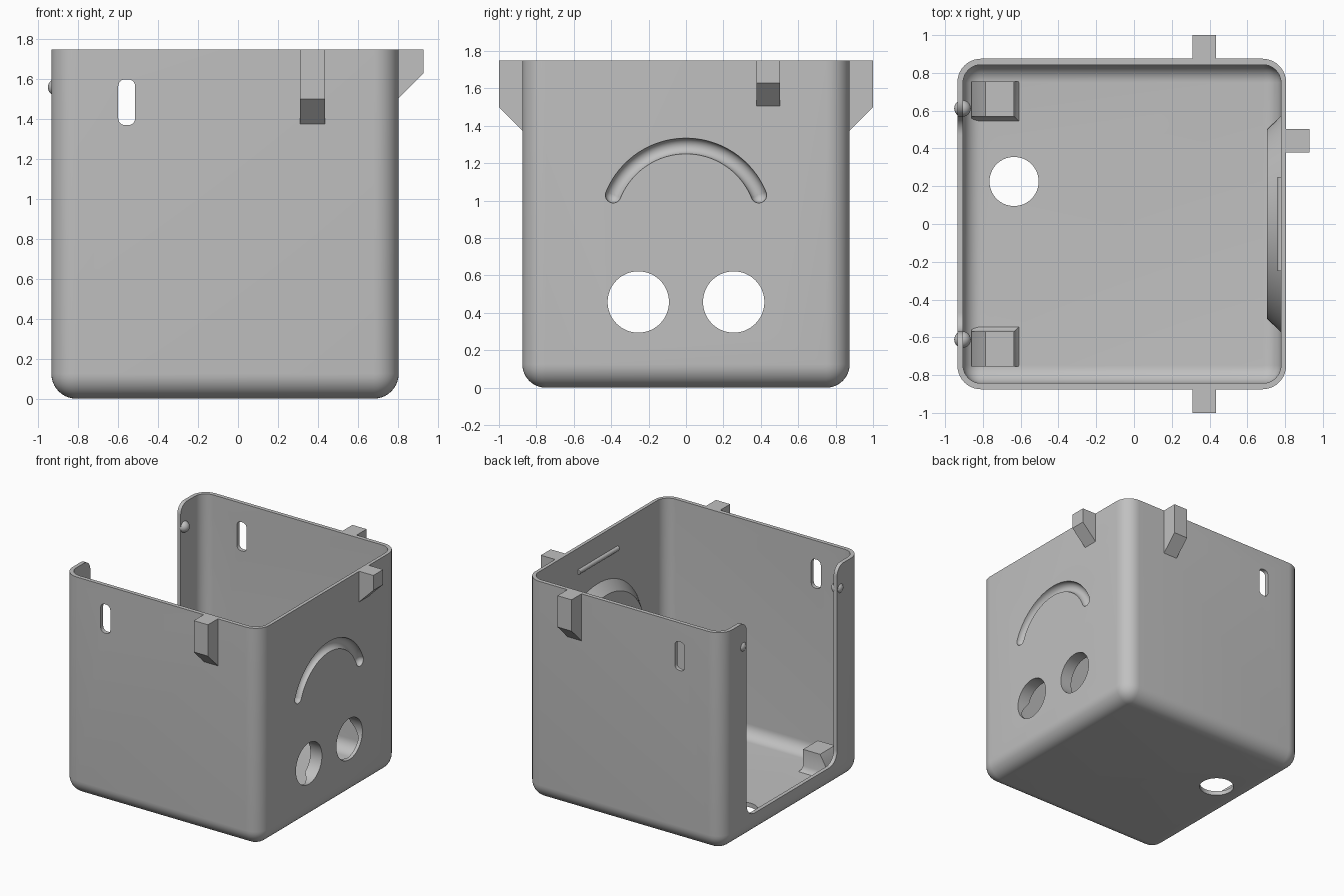
import bpy, bmesh
from math import sin, cos, pi, radians
from mathutils import Vector, Matrix

cube = bpy.data.objects.get("Cube")
if cube:
    bpy.data.objects.remove(cube, do_unlink=True)

grey = bpy.data.materials.new("plain grey")
grey.use_nodes = True
GREY = (0.53, 0.53, 0.53, 1)
grey.diffuse_color = GREY
for node in grey.node_tree.nodes:
    if node.type == "BSDF_PRINCIPLED":
        node.inputs["Base Color"].default_value = GREY


def finish(name, bm):
    bmesh.ops.recalc_face_normals(bm, faces=bm.faces)
    mesh = bpy.data.meshes.new(name)
    bm.to_mesh(mesh)
    bm.free()
    mesh.materials.append(grey)
    obj = bpy.data.objects.new(name, mesh)
    bpy.context.collection.objects.link(obj)
    return obj


def loft(name, rings):
    """Skin a list of equal-length closed rings and cap both ends."""
    bm = bmesh.new()
    loops = [[bm.verts.new(p) for p in ring] for ring in rings]
    n = len(loops[0])
    for a, b in zip(loops, loops[1:]):
        for i in range(n):
            j = (i + 1) % n
            bm.faces.new((a[i], a[j], b[j], b[i]))
    bm.faces.new(loops[0])
    bm.faces.new(loops[-1])
    return finish(name, bm)


def prism(name, profile, axis, a, b):
    """Extrude a 2D profile along an axis from a to b."""
    place = {"x": lambda t, u, v: (t, u, v),
             "y": lambda t, u, v: (u, t, v),
             "z": lambda t, u, v: (u, v, t)}[axis]
    return loft(name, [[place(t, u, v) for u, v in profile] for t in (a, b)])


def arc(u, v, r, start, end, steps=12):
    angles = [radians(start + (end - start) * i / steps) for i in range(steps + 1)]
    return [(u + r * cos(t), v + r * sin(t)) for t in angles]


def circle(u, v, r, n=64):
    return arc(u, v, r, 0, 360 - 360 / n, n - 1)


def sphere(name, centre, r):
    bm = bmesh.new()
    bmesh.ops.create_uvsphere(bm, u_segments=24, v_segments=16, radius=r,
                              matrix=Matrix.Translation(centre))
    return finish(name, bm)


def tub(name, lo, hi, r):
    """Box with rounded uprights and rounded bottom, flat on top."""
    bm = bmesh.new()
    bmesh.ops.create_cube(bm, size=1)
    lo, hi = Vector(lo), Vector(hi)
    for v in bm.verts:
        v.co = [lo[i] + (v.co[i] + 0.5) * (hi[i] - lo[i]) for i in range(3)]
    edges = [e for e in bm.edges if any(v.co.z < lo.z + 0.001 for v in e.verts)]
    bmesh.ops.bevel(bm, geom=edges, offset=r, offset_type="OFFSET",
                    segments=10, profile=0.5, affect="EDGES")
    return finish(name, bm)


def combine(target, tool, operation):
    mod = target.modifiers.new("combine", "BOOLEAN")
    mod.operation, mod.object, mod.solver = operation, tool, "EXACT"
    bpy.context.view_layer.objects.active = target
    bpy.ops.object.modifier_apply(modifier=mod.name)
    bpy.data.objects.remove(tool, do_unlink=True)


def cut(target, tool):
    combine(target, tool, "DIFFERENCE")


# Open-topped shell
shell = tub("bin_shell", (-0.935, -0.875, 0), (0.805, 0.875, 1.75), 0.125)
cut(shell, tub("cavity", (-0.905, -0.843, 0.035), (0.778, 0.843, 2.1), 0.095))

# Round chamfered backing behind the face
backing = [[(x, y, z) for y, z in circle(0, 0.8, r, 96)]
           for x, r in ((0.79, 0.58), (0.78, 0.575), (0.703, 0.5))]
combine(shell, loft("face_backing", backing), "UNION")

# Eye holes and floor hole
for y in (-0.255, 0.255):
    cut(shell, prism("eye_cutter", circle(y, 0.458, 0.164), "x", 0.6, 1.0))
cut(shell, prism("floor_cutter", circle(-0.635, 0.225, 0.13), "z", -0.1, 0.1))

# Curved mouth groove with round ends
SPREAD, BEND, MID, TUBE = radians(68), 0.42, 0.872, 0.042
rings = []
for i in range(41):
    t = -SPREAD + 2 * SPREAD * i / 40
    rings.append([(0.805 + u, (BEND + v) * sin(t), MID + (BEND + v) * cos(t))
                  for u, v in circle(0, 0, TUBE, 20)])
cut(shell, loft("mouth_cutter", rings))
for s in (-1, 1):
    end = (0.805, s * BEND * sin(SPREAD), MID + BEND * cos(SPREAD))
    cut(shell, sphere("mouth_end_cutter", end, TUBE))

# Tall opening in the side: filleted below, flared at the rim
W, SILL, FIL, FLARE = 0.57, 0.18, 0.1, 0.08
half = (arc(W - FIL, SILL + FIL, FIL, -90, 0)
        + arc(W + FLARE, 1.75 - FLARE, FLARE, 180, 90) + [(W + FLARE, 2)])
opening = half + [(-y, z) for y, z in reversed(half)]
cut(shell, prism("opening_cutter", opening, "x", -1.1, -0.84))

# Rounded slots through the front and back walls
R = 0.035
slot = []
for u, v, start in ((-0.515 - R, 1.6 - R, 0), (-0.6 + R, 1.6 - R, 90),
                    (-0.6 + R, 1.37 + R, 180), (-0.515 - R, 1.37 + R, 270)):
    slot += arc(u, v, R, start, start + 90, 6)
cut(shell, prism("slot_cutter", slot, "y", -1.1, 1.1))

# Wedge tabs on three outer walls
for s, name in ((-1, "front_tab"), (1, "back_tab")):
    prism(name, [(s * 0.86, 1.75), (s, 1.75), (s, 1.5), (s * 0.86, 1.36)],
          "x", 0.31, 0.435)
prism("left_tab", [(0.79, 1.75), (0.93, 1.75), (0.93, 1.63), (0.79, 1.49)],
      "y", 0.378, 0.502)

# Catch ridge and beads inside the rim
prism("catch_ridge", circle(0.78, 1.56, 0.02, 20), "y", -0.25, 0.25)
for s, side in ((-1, "front"), (1, "back")):
    sphere(side + "_bead", (-0.908, s * 0.612, 1.56), 0.044)

    # Floor posts with a flared foot
    steps = [(-0.86, -0.605, 0.54, 0.03), (-0.86, -0.625, 0.56, 0.05),
             (-0.86, -0.635, 0.57, 0.08), (-0.785, -0.635, 0.57, 0.21)]
    loft(side + "_floor_post",
         [[(x0, s * y0, z), (x1, s * y0, z), (x1, s * 0.755, z), (x0, s * 0.755, z)]
          for x0, x1, y0, z in steps])

# Smooth curved surfaces, crisp edges
bpy.ops.object.select_all(action="DESELECT")
for obj in bpy.context.collection.objects:
    if obj.type == "MESH":
        obj.select_set(True)
        bpy.context.view_layer.objects.active = obj
bpy.ops.object.shade_smooth_by_angle(angle=radians(30))
